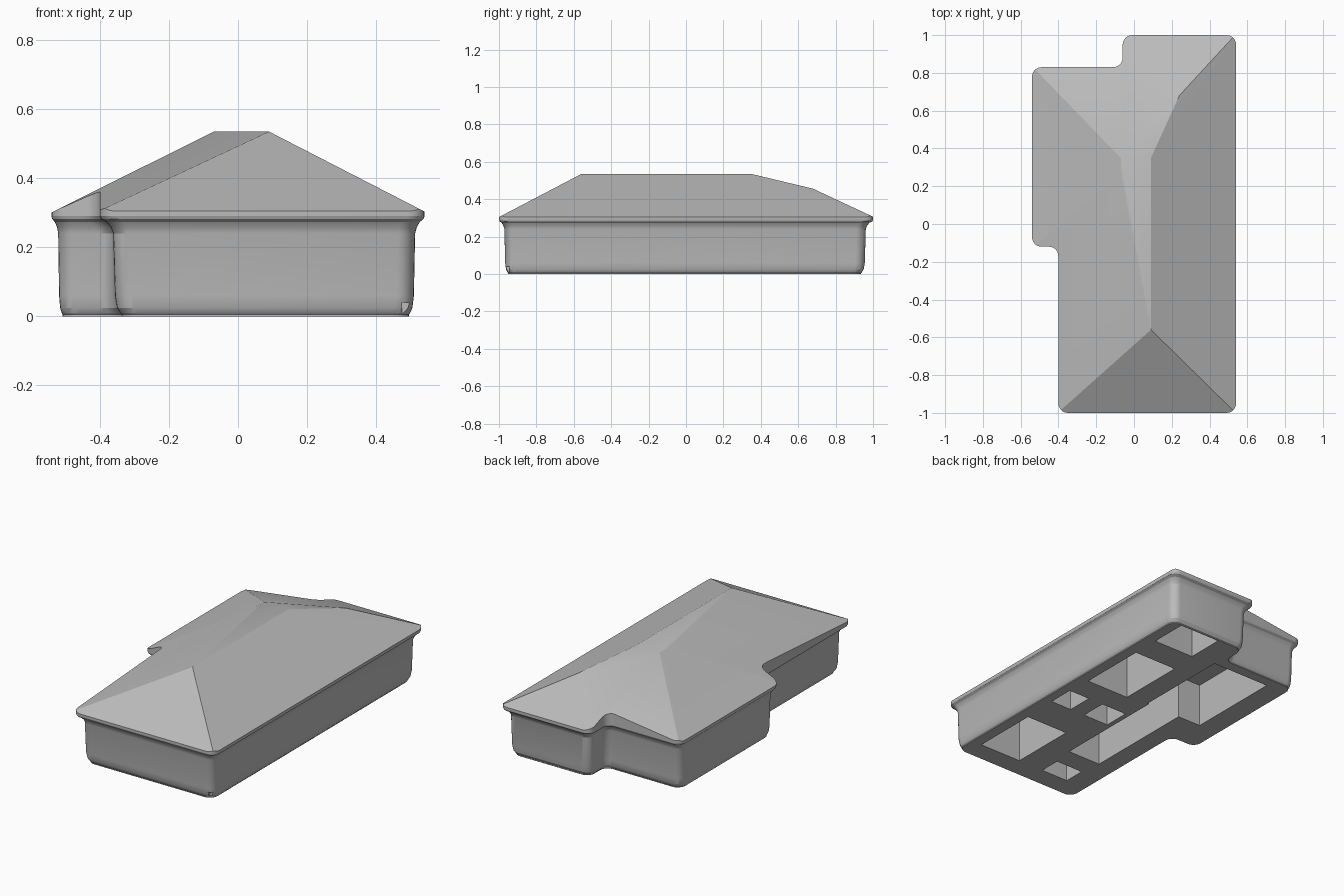
import bpy
import bmesh
import math
from mathutils import Vector

cube = bpy.data.objects.get("Cube")
if cube:
    bpy.data.objects.remove(cube, do_unlink=True)

grey = bpy.data.materials.new("plain_grey")
grey.use_nodes = True
grey.diffuse_color = (0.5, 0.5, 0.5, 1)
bsdf = next(n for n in grey.node_tree.nodes if n.type == 'BSDF_PRINCIPLED')
bsdf.inputs["Base Color"].default_value = grey.diffuse_color
bsdf.inputs["Roughness"].default_value = 0.8

# Outlines of the eaves and the walls, anticlockwise from the front right corner
EAVES = [Vector(p) for p in ((-0.4, -1), (0.54, -1), (0.54, 1), (-0.06, 1),
                             (-0.06, 0.83), (-0.54, 0.83), (-0.54, -0.12), (-0.4, -0.12))]
WALLS = [Vector(p) for p in ((-0.36, -0.97), (0.512, -0.97), (0.512, 0.96), (-0.03, 0.96),
                             (-0.03, 0.8), (-0.52, 0.8), (-0.52, -0.09), (-0.36, -0.09))]


def square_corners(t):
    """Outline at t = 0 on the walls, t = 1 on the eaves, or beyond either."""
    return [w.lerp(e, t) for w, e in zip(WALLS, EAVES)]


def rounded_ring(t, r=0.05, steps=6):
    """Outline with each corner turned into a quarter circle."""
    pts = square_corners(t)
    ring = []
    for i, p in enumerate(pts):
        a = (pts[i - 1] - p).normalized() * r
        b = (pts[(i + 1) % len(pts)] - p).normalized() * r
        for k in range(steps + 1):
            angle = math.pi / 2 * k / steps
            ring.append(p + a * (1 - math.sin(angle)) + b * (1 - math.cos(angle)))
    return ring


def finish(name, bm):
    bmesh.ops.recalc_face_normals(bm, faces=bm.faces)
    mesh = bpy.data.meshes.new(name)
    bm.to_mesh(mesh)
    bm.free()
    mesh.materials.append(grey)
    obj = bpy.data.objects.new(name, mesh)
    bpy.context.collection.objects.link(obj)
    return obj


def loft(name, profile):
    """Closed solid through rounded outlines given as (t, height)."""
    bm = bmesh.new()
    rings = [[bm.verts.new((p.x, p.y, z)) for p in rounded_ring(t)] for t, z in profile]
    for low, high in zip(rings, rings[1:]):
        for i in range(len(low)):
            bm.faces.new((low[i - 1], low[i], high[i], high[i - 1]))
    bm.faces.new(rings[0])
    bm.faces.new(rings[-1])
    return finish(name, bm)


def box(name, x0, x1, y0, y1, z0, z1):
    bm = bmesh.new()
    bmesh.ops.create_cube(bm, size=1)
    for v in bm.verts:
        v.co = ((x0 + x1) / 2 + v.co.x * (x1 - x0), (y0 + y1) / 2 + v.co.y * (y1 - y0),
                (z0 + z1) / 2 + v.co.z * (z1 - z0))
    return finish(name, bm)


def activate(obj):
    bpy.ops.object.select_all(action='DESELECT')
    obj.select_set(True)
    bpy.context.view_layer.objects.active = obj


def combine(target, cutter, operation):
    cutter.hide_render = True
    mod = target.modifiers.new("cut", 'BOOLEAN')
    mod.object, mod.operation, mod.solver = cutter, operation, 'EXACT'
    activate(target)
    bpy.ops.object.modifier_apply(modifier=mod.name)
    bpy.data.objects.remove(cutter, do_unlink=True)


# Walls: thin base plate, rounded foot, flare under the eave
walls = loft("walls", [(-0.6, 0), (-0.6, 0.006), (-0.5, 0.009), (-0.25, 0.025), (-0.1, 0.06),
                       (0.03, 0.24), (0.2, 0.258), (0.5, 0.273)])

# Rooms open to the underside
ROOMS = [(0.16, 0.43, 0.7, 0.93), (0.145, 0.43, 0.11, 0.53), (0.3, 0.44, -0.2, -0.04),
         (0.03, 0.2, -0.2, -0.04), (0.15, 0.43, -0.83, -0.42), (-0.2, -0.02, -0.83, -0.7),
         (-0.22, 0, -0.57, 0.2), (-0.375, 0.01, 0.13, 0.72)]
for room in ROOMS:
    combine(walls, box("room_cutter", *room, -0.1, 0.262), 'DIFFERENCE')

# Chipped foot at the front left corner
combine(walls, box("chip_cutter", 0.475, 0.6, -1, -0.945, 0.008, 0.04), 'DIFFERENCE')

# Roof: eave block trimmed by a hull stretched from the eaves to the flat ridge
roof = loft("roof", [(0.5, 0.273), (0.9, 0.282), (1, 0.29), (1, 0.7)])
hull = bmesh.new()
for p in square_corners(1.6):
    for z in (0.1, 0.295):
        hull.verts.new((p.x, p.y, z))
for x, y, z in ((-0.07, 0.35, 0.535), (-0.07, 0.27, 0.535), (0.09, 0.35, 0.535),
                (0.09, -0.56, 0.535), (0.24, 0.68, 0.456)):
    hull.verts.new((x, y, z))
result = bmesh.ops.convex_hull(hull, input=hull.verts)
inner = {g for g in result["geom_interior"] + result["geom_unused"]
         if isinstance(g, bmesh.types.BMVert)}
bmesh.ops.delete(hull, geom=list(inner), context='VERTS')
combine(roof, finish("roof_trimmer", hull), 'INTERSECT')

for obj in (walls, roof):
    activate(obj)
    bpy.ops.object.shade_smooth_by_angle(angle=math.radians(20))
